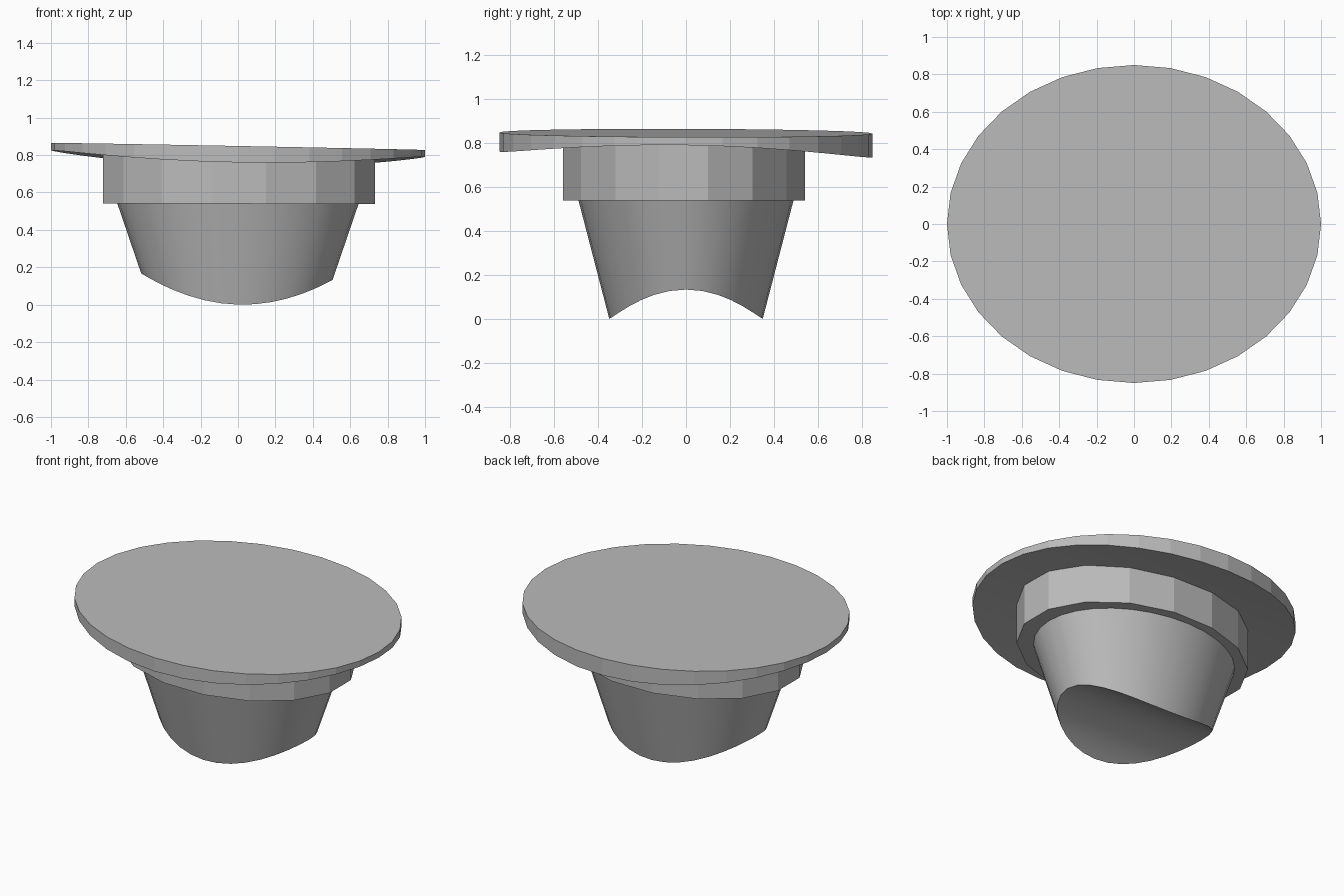
import bpy, bmesh, math

cube = bpy.data.objects.get("Cube")
if cube:
    bpy.data.objects.remove(cube, do_unlink=True)

grey = bpy.data.materials.new("plain grey")
grey.use_nodes = True
colour = (0.5, 0.5, 0.5, 1)
grey.diffuse_color = colour
grey.node_tree.nodes["Principled BSDF"].inputs["Base Color"].default_value = colour


def plug(name, sides, rx, ry, top, bottom, taper=0.0, centre=(0, 0), turn=0.0, smooth=None):
    """Elliptical solid between two height functions; taper is the scale change per unit z from z=0.54."""
    bm = bmesh.new()

    def ring(height):
        verts = []
        for i in range(sides):
            a = 2 * math.pi * (i + turn) / sides
            z = 0.54
            # settle on the point where the tapered wall meets the height surface
            for _ in range(20):
                s = 1 + taper * (z - 0.54)
                x = centre[0] + rx * s * math.cos(a)
                y = centre[1] + ry * s * math.sin(a)
                z = height(x, y)
            verts.append(bm.verts.new((x, y, z)))
        return verts

    low, high = ring(bottom), ring(top)
    for i in range(sides):
        j = (i + 1) % sides
        bm.faces.new((low[i], low[j], high[j], high[i]))
    bm.faces.new(high)

    # underside made of strips running along x
    half, quarter = sides // 2, sides // 4
    shift = int(2 * turn)
    for i in range(-quarter, quarter - shift):
        strip = [low[k % sides] for k in (i, half - shift - i, half - shift - i - 1, i + 1)]
        strip = list(dict.fromkeys(strip))
        if len(strip) > 2:
            bm.faces.new(strip)
    bmesh.ops.recalc_face_normals(bm, faces=bm.faces)

    mesh = bpy.data.meshes.new(name)
    bm.to_mesh(mesh)
    bm.free()
    mesh.materials.append(grey)
    obj = bpy.data.objects.new(name, mesh)
    bpy.context.collection.objects.link(obj)
    if smooth:
        bpy.ops.object.select_all(action='DESELECT')
        obj.select_set(True)
        bpy.context.view_layer.objects.active = obj
        bpy.ops.object.shade_smooth_by_angle(angle=math.radians(smooth))
    return obj


# Wide top disc: slightly tilted, thicker towards front and back
plug("brim", 32, 1.0, 0.85,
     top=lambda x, y: 0.846 - 0.019 * x - 0.003 * y,
     bottom=lambda x, y: 0.808 - 0.0175 * x - 0.015 * y - 0.083 * y * y)

# Faceted collar under the disc
plug("collar", 16, 0.742, 0.562,
     top=lambda x, y: 0.815 - 0.018 * x,
     bottom=lambda x, y: 0.54 - 0.003 * x,
     centre=(0.005, -0.01), turn=0.5)

# Tapered cup with an arched underside
plug("cup", 32, 0.645, 0.49,
     top=lambda x, y: 0.56,
     bottom=lambda x, y: 0.15 - 0.034 * x - 1.22 * y * y,
     taper=0.53, smooth=30)
